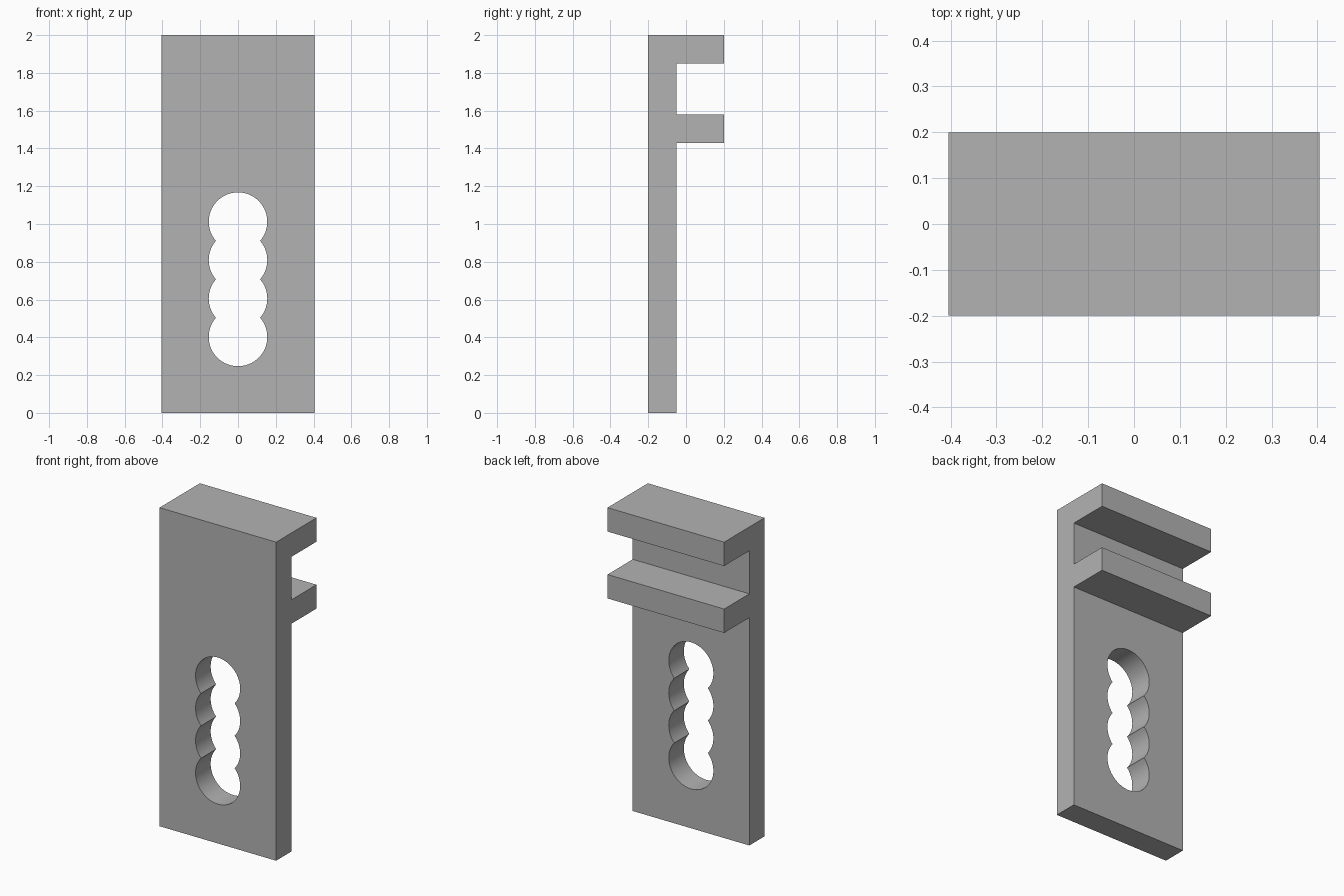
import bpy, bmesh, math
from mathutils import Vector

if "Cube" in bpy.data.objects:
    bpy.data.objects.remove(bpy.data.objects["Cube"], do_unlink=True)

WIDTH, HEIGHT = 0.81, 2.0
FRONT, PLATE_BACK, BACK = -0.2, -0.05, 0.2
RADIUS, PITCH, LOWEST, LOBES = 0.155, 0.2035, 0.402, 4

grey = bpy.data.materials.new("plain_grey")
grey.use_nodes = True
colour = (0.45, 0.45, 0.45, 1)
grey.diffuse_color = colour
grey.node_tree.nodes["Principled BSDF"].inputs["Base Color"].default_value = colour


def prism(name, points, depth):
    """Extrude a closed outline along the depth vector."""
    bm = bmesh.new()
    face = bm.faces.new([bm.verts.new(p) for p in points])
    new = bmesh.ops.extrude_face_region(bm, geom=[face])["geom"]
    verts = [v for v in new if isinstance(v, bmesh.types.BMVert)]
    bmesh.ops.translate(bm, verts=verts, vec=Vector(depth))
    bmesh.ops.recalc_face_normals(bm, faces=bm.faces)
    mesh = bpy.data.meshes.new(name)
    bm.to_mesh(mesh)
    bm.free()
    mesh.materials.append(grey)
    obj = bpy.data.objects.new(name, mesh)
    bpy.context.collection.objects.link(obj)
    return obj


# Upright plate with two rear shelves, as one side profile
profile = [(FRONT, 0), (PLATE_BACK, 0)]
for low, high in ((1.43, 1.58), (1.85, HEIGHT)):
    profile += [(PLATE_BACK, low), (BACK, low), (BACK, high), (PLATE_BACK, high)]
profile[-1] = (FRONT, HEIGHT)
bracket = prism("slotted_bracket", [(-WIDTH / 2, y, z) for y, z in profile], (WIDTH, 0, 0))

# Scalloped slot: right-hand arcs going up, then mirrored coming down
cusp = math.asin(PITCH / 2 / RADIUS)
right_side = []
for i in range(LOBES):
    start = -math.pi / 2 if i == 0 else -cusp
    end = math.pi / 2 if i == LOBES - 1 else cusp
    steps = 24 if i in (0, LOBES - 1) else 14
    for k in range(steps + 1):
        if i > 0 and k == 0:
            continue  # cusp shared with the lobe below
        a = start + (end - start) * k / steps
        right_side.append((RADIUS * math.cos(a), LOWEST + i * PITCH + RADIUS * math.sin(a)))
outline = right_side + [(-x, z) for x, z in reversed(right_side[1:-1])]
cutter = prism("slot_cutter", [(x, FRONT - 0.1, z) for x, z in outline], (0, 0.3, 0))
cutter.hide_render = True

# Cut the slot and discard the cutter
cut = bracket.modifiers.new("slot", 'BOOLEAN')
cut.operation, cut.solver, cut.object = 'DIFFERENCE', 'EXACT', cutter
bpy.ops.object.select_all(action='DESELECT')
bracket.select_set(True)
bpy.context.view_layer.objects.active = bracket
bpy.ops.object.modifier_apply(modifier=cut.name)
bpy.data.objects.remove(cutter, do_unlink=True)
bpy.ops.object.shade_smooth_by_angle(angle=math.radians(30))
